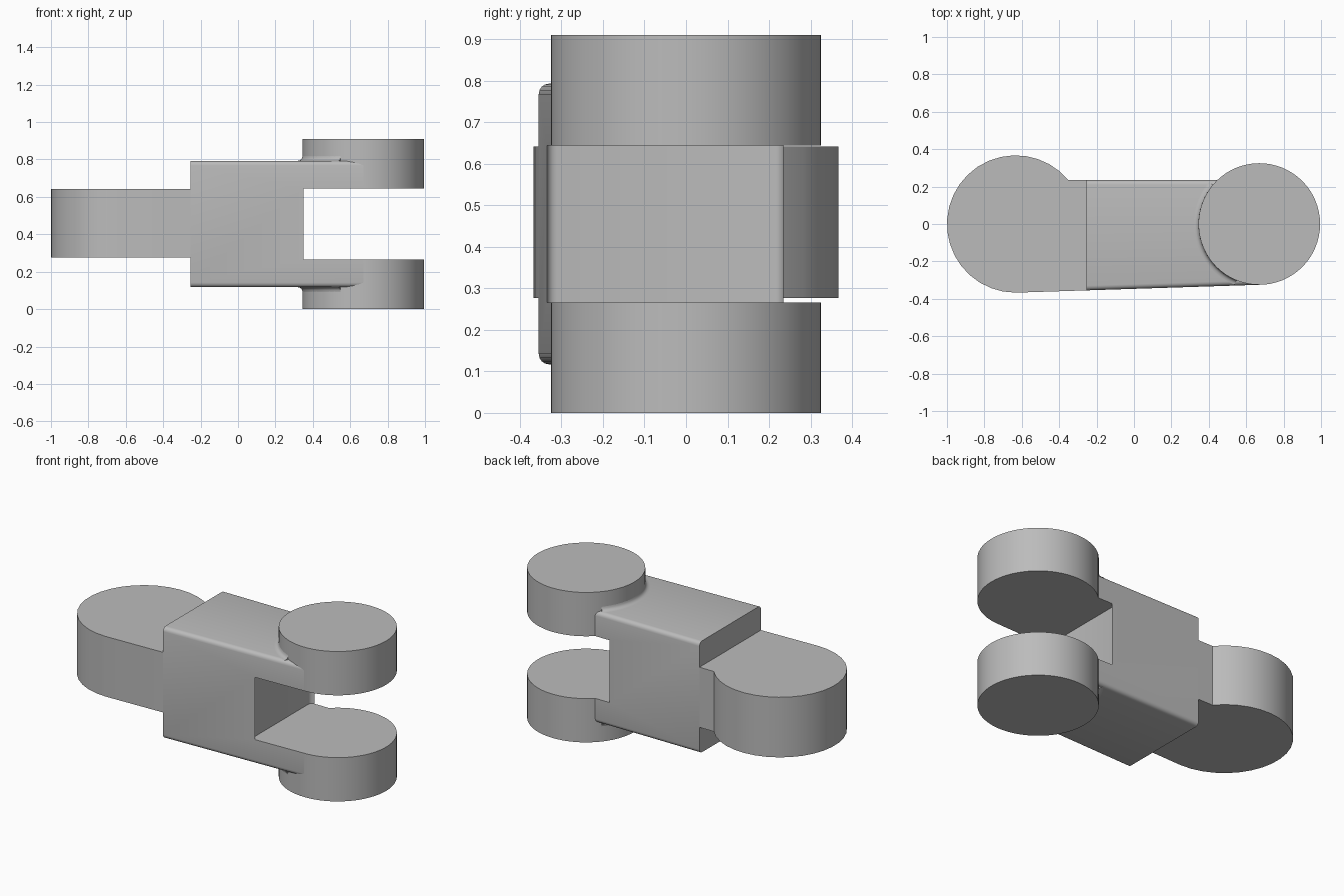
import bpy, bmesh, math

default_cube = bpy.data.objects.get("Cube")
if default_cube:
    bpy.data.objects.remove(default_cube, do_unlink=True)

grey = bpy.data.materials.new("plain grey")
grey.use_nodes = True
GREY = (0.5, 0.5, 0.5, 1)
grey.diffuse_color = GREY
grey.node_tree.nodes["Principled BSDF"].inputs["Base Color"].default_value = GREY

PIN_X, PIN_R = 0.67, 0.325      # fork discs
EYE_X, EYE_R = -0.633, 0.367    # single tongue
BACK_Y = 0.235
MID_Z = 0.455


def front_y(x):
    """Slanted front side, tangent to the large and small discs."""
    t = (x - EYE_X) / (PIN_X - EYE_X)
    return -EYE_R + t * (EYE_R - PIN_R)


def arc(cx, r, start, end, steps):
    angles = [math.radians(start + (end - start) * i / steps) for i in range(steps + 1)]
    return [(cx + r * math.cos(a), r * math.sin(a)) for a in angles]


def finish(name, bm):
    bmesh.ops.recalc_face_normals(bm, faces=bm.faces)
    mesh = bpy.data.meshes.new(name)
    bm.to_mesh(mesh)
    bm.free()
    mesh.materials.append(grey)
    obj = bpy.data.objects.new(name, mesh)
    bpy.context.collection.objects.link(obj)
    bpy.ops.object.select_all(action="DESELECT")
    obj.select_set(True)
    bpy.context.view_layer.objects.active = obj
    bpy.ops.object.shade_smooth_by_angle(angle=math.radians(30))
    return obj


def prism(lower, upper):
    """Solid between two matching outlines."""
    bm = bmesh.new()
    a = [bm.verts.new(p) for p in lower]
    b = [bm.verts.new(p) for p in upper]
    bm.faces.new(a)
    bm.faces.new(b)
    for i in range(len(a)):
        j = (i + 1) % len(a)
        bm.faces.new((a[i], a[j], b[j], b[i]))
    return bm


# Tongue: round end running into the body
outline = arc(EYE_X, EYE_R, 39.8, 270, 22)
outline += [(-0.25, front_y(-0.25)), (-0.25, BACK_Y)]
finish("tongue", prism([(x, y, 0.277) for x, y in outline],
                       [(x, y, 0.642) for x, y in outline]))

# Body with two fork arms: a C-shaped side profile
half, gap, slot = 0.338, 0.189, 0.325
side = [(-0.255, -half), (PIN_X, -half), (PIN_X, -gap), (slot, -gap),
        (slot, gap), (PIN_X, gap), (PIN_X, half), (-0.255, half)]
bm = prism([(x, front_y(x), MID_Z + z) for x, z in side],
           [(x, BACK_Y, MID_Z + z) for x, z in side])
bm.edges.ensure_lookup_table()
rounded = []
for e in bm.edges:
    a, b = (v.co for v in e.verts)
    outer = all(abs(abs(p.z - MID_Z) - half) < 0.001 for p in (a, b))
    lengthwise = abs(a.x - b.x) > 0.5
    slot_edge = all(abs(p.x - slot) < 0.001 for p in (a, b)) and abs(a.z - b.z) > 0.1
    if (outer and lengthwise) or slot_edge:
        rounded.append(e)
bmesh.ops.bevel(bm, geom=rounded, offset=0.025, segments=4, profile=0.5, affect="EDGES")
finish("body_and_arms", bm)

# Fork discs with rounded outer rims, and fillets where they meet the body
for side_name, s in (("upper", 1), ("lower", -1)):
    ring = arc(PIN_X, PIN_R, 0, 354.375, 63)
    bm = prism([(x, y, MID_Z + s * gap) for x, y in ring],
               [(x, y, MID_Z + s * MID_Z) for x, y in ring])
    rim = [e for e in bm.edges if all(abs(v.co.z - MID_Z - s * MID_Z) < 0.001 for v in e.verts)]
    bmesh.ops.bevel(bm, geom=rim, offset=0.022, segments=4, profile=0.5, affect="EDGES")
    finish(side_name + "_fork_disc", bm)

    # Concave fillet: quarter curve swept around the disc over the body only
    f = 0.025
    curve = []
    for i in range(5):
        a = math.radians(90 * i / 4)
        curve.append((PIN_R + f - f * math.sin(a), half + f - f * math.cos(a)))
    curve.append((PIN_R - 0.01, half - 0.002))
    bm = bmesh.new()
    rows = []
    for i in range(25):
        a = math.radians(140 + 108 * i / 24)
        rows.append([bm.verts.new((PIN_X + r * math.cos(a), r * math.sin(a), MID_Z + s * z))
                     for r, z in curve])
    for p, q in zip(rows, rows[1:]):
        for j in range(len(curve)):
            k = (j + 1) % len(curve)
            bm.faces.new((p[j], p[k], q[k], q[j]))
    bm.faces.new(rows[0])
    bm.faces.new(rows[-1])
    finish(side_name + "_disc_fillet", bm)
